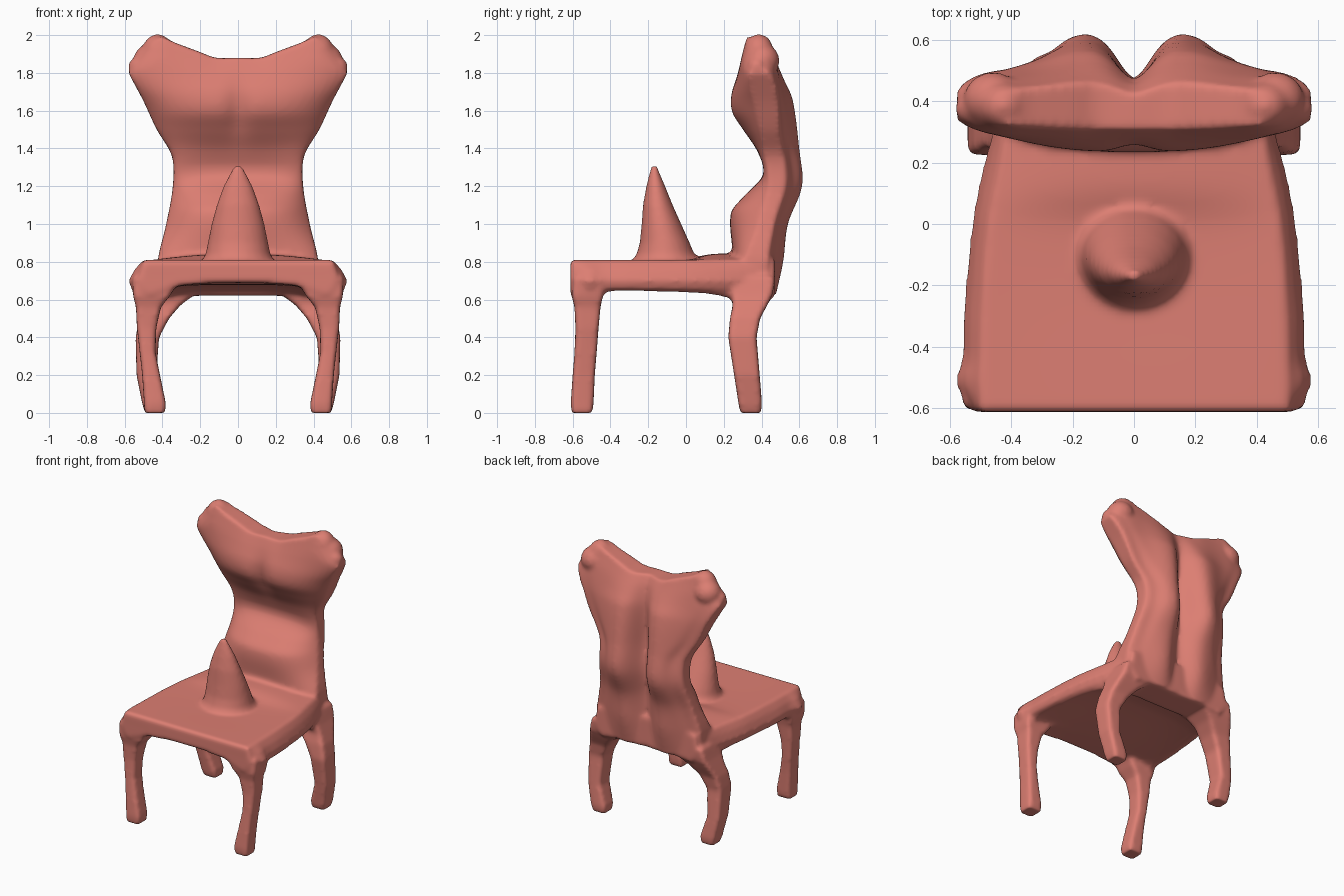
import bpy, bmesh, math

if "Cube" in bpy.data.objects:
    bpy.data.objects.remove(bpy.data.objects["Cube"])

mat = bpy.data.materials.new("coral")
mat.diffuse_color = (0.72, 0.21, 0.17, 1)
mat.use_nodes = True
mat.node_tree.nodes["Principled BSDF"].inputs["Base Color"].default_value = mat.diffuse_color
parts = []


def curve(pts, t):
    """Smooth lookup in a list of (position, value), blending neighbouring slopes."""
    if t <= pts[0][0]:
        return pts[0][1]
    if t >= pts[-1][0]:
        return pts[-1][1]
    i = next(k for k in range(len(pts) - 1) if t <= pts[k + 1][0])

    def slope(k):
        a, b = pts[max(k - 1, 0)], pts[min(k + 1, len(pts) - 1)]
        return (b[1] - a[1]) / (b[0] - a[0])
    (a, va), (b, vb) = pts[i], pts[i + 1]
    h = b - a
    s = (t - a) / h
    return (va * (1 + 2 * s) * (1 - s) ** 2 + vb * s * s * (3 - 2 * s)
            + h * slope(i) * s * (1 - s) ** 2 - h * slope(i + 1) * s * s * (1 - s))


def gauss(t, c, s):
    return math.exp(-((t - c) / s) ** 2)


def loft(name, rings, strips=0):
    """Skin closed rings; caps are n-gons, or strips between the two ring halves."""
    bm = bmesh.new()
    vs = [[bm.verts.new(p) for p in r] for r in rings]
    n = len(rings[0])
    for a, b in zip(vs, vs[1:]):
        for i in range(n):
            bm.faces.new((a[i], a[(i + 1) % n], b[(i + 1) % n], b[i]))
    for r in (vs[0], vs[-1]):
        if strips:
            for i in range(strips):
                bm.faces.new((r[i], r[i + 1], r[n - 2 - i], r[n - 1 - i]))
        else:
            bm.faces.new(r)
    bmesh.ops.triangulate(bm, faces=[f for f in bm.faces if len(f.verts) > 4])
    bmesh.ops.recalc_face_normals(bm, faces=bm.faces)
    me = bpy.data.meshes.new(name)
    bm.to_mesh(me)
    bm.free()
    ob = bpy.data.objects.new(name, me)
    bpy.context.collection.objects.link(ob)
    parts.append(ob)


def box_ring(x0, x1, y0, y1, z, c=0.015):
    """Rectangle with chamfered corners."""
    return [(x0 + c, y0, z), (x1 - c, y0, z), (x1, y0 + c, z), (x1, y1 - c, z),
            (x1 - c, y1, z), (x0 + c, y1, z), (x0, y1 - c, z), (x0, y0 + c, z)]


# Seat: flat top, bulging side rails, arched apron, slightly hollowed underside
top_w = [(-.612, .50), (-.3, .495), (0, .475), (.2, .44), (.46, .40)]
bulge_w = [(-.612, .52), (-.52, .58), (-.44, .56), (-.3, .556), (0, .527), (.15, .50), (.28, .465), (.46, .41)]
low_z = [(-.612, .625), (-.47, .625), (-.38, .645), (.1, .63), (.28, .60), (.47, .61)]
mid_z = [(-.612, .69), (-.4, .68), (.1, .67), (.3, .635), (.47, .63)]
rings = []
for k in range(37):
    y = -.612 + 1.082 * k / 36
    t, b, low, mid = (curve(c, y) for c in (top_w, bulge_w, low_z, mid_z))
    ring = []
    for i in range(21):
        u = -1 + i / 10
        rise = .035 / (1 + math.exp(-(y - .06) / .03))
        ring.append((u * t, y, .81 - .006 * (1 - u * u) * gauss(y, -.2, .3) + rise * (1 - u * u)))
    side = [(t + .6 * (b - t), .76), (b, .70), (b - .015, .655)]
    ring += [(x, y, z) for x, z in side]
    for i in range(17):
        u = 1 - i / 8
        ring.append((u * (b - .05), y, mid + (low - mid) * abs(u) ** 3))
    ring += [(-x, y, z) for x, z in reversed(side)]
    rings.append(ring)
loft("seat", rings)

# Backrest: torso-like slab with chest, lumbar swelling and grooved spine
half_w = [(.62, .42), (.8, .425), (1, .38), (1.2, .345), (1.36, .35), (1.5, .43),
          (1.65, .50), (1.8, .575), (1.85, .57), (1.88, .54)]
edge_f = [(.62, .27), (.8, .28), (1, .36), (1.2, .412), (1.4, .385), (1.6, .35), (1.8, .30), (1.88, .33)]
mid_f = [(.62, .25), (.86, .245), (1.06, .238), (1.14, .30), (1.26, .408), (1.38, .38), (1.5, .30),
         (1.59, .243), (1.68, .238), (1.78, .27), (1.88, .31)]
edge_b = [(.62, .45), (.8, .455), (1, .485), (1.2, .53), (1.4, .52), (1.66, .51), (1.8, .48), (1.88, .44)]
ridge_b = [(.62, .475), (.8, .515), (1, .54), (1.2, .615), (1.4, .60), (1.66, .565), (1.75, .525), (1.88, .46)]
lift = [(0, 0), (.12, 0), (.2, .03), (.33, .078), (.42, .11), (.5, .05), (.58, -.03)]
rings = []
N = 40
for k in range(64):
    z = .62 + 1.26 * k / 63
    w, ef, mf, eb, rb = (curve(c, z) for c in (half_w, edge_f, mid_f, edge_b, ridge_b))
    up = max(0, (z - 1.68) / .2) ** 2
    front, back = [], []
    for i in range(N + 1):
        u = -1 + 2 * i / N
        x, a = abs(u * w), abs(u)
        yf = mf + (ef - mf) * a ** 3
        yf += .03 * gauss(x, 0, .06) * gauss(z, 1.6, .13)         # chest cleft
        yb = eb + (rb - eb) * gauss(x, .155, .15 if x > .155 else .11)
        yb -= .075 * gauss(x, 0, .06) * gauss(z, 1.35, .45)       # spine groove
        yb -= .015 * gauss(x, w - .07, .04) * gauss(z, 1.3, .4)   # groove inside the side rail
        round_off = (.025 + .03 * min(1, up)) * a ** 10
        zz = z + curve(lift, x) * up
        front.append((u * w, yf + round_off, zz))
        back.append((u * w, yb - round_off, zz))
    rings.append(front + back[::-1])
loft("backrest", rings, strips=N)

# Shoulder knobs at the upper corners
for s in (-1, 1):
    for loc, sc in (((.425, .385, 1.905), (.085, .08, .10)), ((.46, .405, 1.865), (.095, .09, .09)),
                    ((.515, .375, 1.83), (.068, .055, .06))):
        bpy.ops.mesh.primitive_uv_sphere_add(segments=20, ring_count=12, radius=1,
                                             location=(s * loc[0], loc[1], loc[2]), scale=sc)
        bpy.context.object.name = "shoulder_knob"
        parts.append(bpy.context.object)

# Legs: (z, x inner, x outer, y front, y back)
front_leg = [(0, .385, .495, -.605, -.495), (.05, .382, .497, -.61, -.49), (.2, .413, .507, -.60, -.483),
             (.32, .437, .52, -.59, -.473), (.45, .433, .535, -.585, -.463), (.56, .408, .54, -.59, -.453),
             (.62, .36, .555, -.605, -.44), (.72, .30, .56, -.60, -.42)]
back_leg = [(0, .387, .493, .287, .397), (.05, .385, .507, .278, .402), (.2, .433, .537, .255, .39),
            (.4, .418, .542, .224, .373), (.5, .365, .522, .233, .392), (.57, .305, .497, .248, .43),
            (.63, .225, .475, .24, .46), (.72, .2, .45, .25, .47)]
for name, spec in (("front_leg", front_leg), ("back_leg", back_leg)):
    for s in (-1, 1):
        loft(name, [[(s * x, y, z) for x, y, z in box_ring(x0, x1, y0, y1, z)]
                    for z, x0, x1, y0, y1 in spec])

# Spike on the seat: (z, half width, y front, y back)
spike = [(.74, .22, -.31, .11), (.808, .19, -.285, .08), (.84, .172, -.262, .045), (.90, .16, -.245, .02),
         (1.0, .14, -.235, -.025), (1.1, .113, -.228, -.07), (1.2, .077, -.21, -.11),
         (1.27, .042, -.193, -.14), (1.312, .018, -.182, -.154)]
loft("spike", [[(w * math.cos(a * math.tau / 24), (y0 + y1) / 2 + (y1 - y0) / 2 * math.sin(a * math.tau / 24), z)
                for a in range(24)] for z, w, y0, y1 in spike])

# Fuse all parts into one melted-looking skin
bpy.ops.object.select_all(action='DESELECT')
for ob in parts:
    ob.select_set(True)
bpy.context.view_layer.objects.active = parts[0]
bpy.ops.object.join()
chair = bpy.context.object
chair.name = "chair"
chair.data.materials.clear()
chair.data.materials.append(mat)
rm = chair.modifiers.new("fuse", 'REMESH')
rm.mode = 'VOXEL'
rm.voxel_size = .014
rm.use_smooth_shade = True
sm = chair.modifiers.new("soften", 'SMOOTH')
sm.factor = .5
sm.iterations = 5
